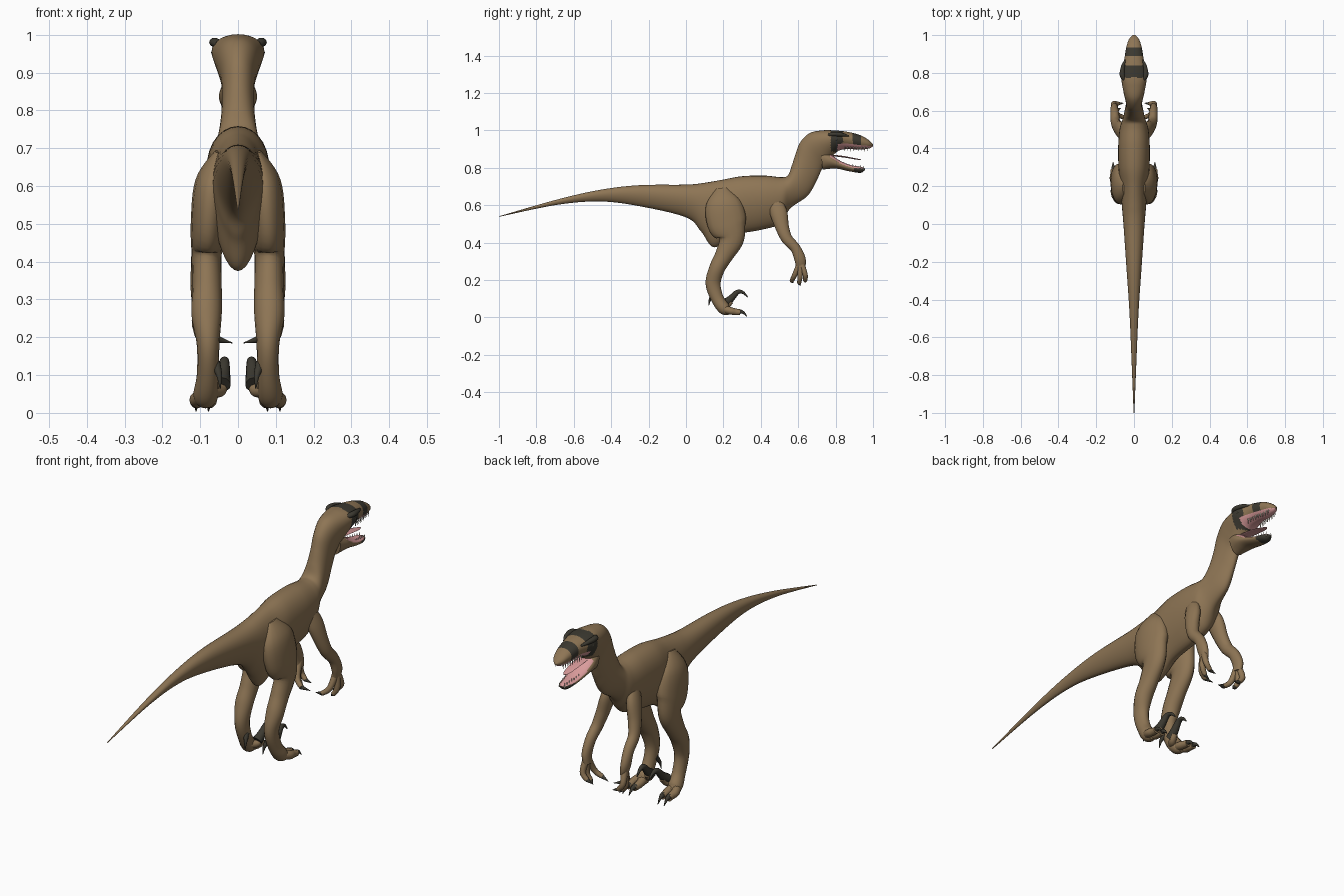
import bpy
import bmesh
import math
from mathutils import Vector

cube = bpy.data.objects.get("Cube")
if cube:
    bpy.data.objects.remove(cube, do_unlink=True)


def material(name, rgb):
    mat = bpy.data.materials.new(name)
    mat.use_nodes = True
    mat.diffuse_color = (*rgb, 1)
    shader = mat.node_tree.nodes["Principled BSDF"]
    shader.inputs["Base Color"].default_value = (*rgb, 1)
    shader.inputs["Roughness"].default_value = .7
    return mat


HIDE = material("tan hide", (.27, .178, .09))
DARK = material("dark stripe and claw", (.045, .041, .03))
PINK = material("mouth pink", (.7, .33, .33))
IVORY = material("tooth ivory", (.68, .62, .5))


def spline(rows, steps):
    """Smoothly interpolate rows of numbers."""
    padded = [rows[0], *rows, rows[-1]]
    result = []
    for a, b, c, d in zip(padded, padded[1:], padded[2:], padded[3:]):
        for k in range(steps):
            t = k / steps
            result.append([
                q + t / 2 * (r - p + t * (2 * p - 5 * q + 4 * r - s + t * (3 * (q - r) + s - p)))
                for p, q, r, s in zip(a, b, c, d)])
    return result + [list(rows[-1])]


def skin(name, sections, mats, sides=20, egg=0, paint=None):
    """Skin a surface over sections of centre, side axis and up axis."""
    bm = bmesh.new()
    rings = []
    for centre, side, up in sections:
        ring = []
        for k in range(sides):
            angle = math.tau * k / sides
            c = math.cos(angle)
            ring.append(bm.verts.new(centre + side * math.sin(angle) * (1 + egg * c) + up * c))
        rings.append(ring)
    for lower, upper in zip(rings, rings[1:]):
        for k in range(sides):
            n = (k + 1) % sides
            bm.faces.new((lower[k], lower[n], upper[n], upper[k]))
    bm.faces.new(rings[0])
    bm.faces.new(rings[-1])
    bmesh.ops.recalc_face_normals(bm, faces=bm.faces)
    bm.normal_update()
    if paint:
        for face in bm.faces:
            face.material_index = paint(face.calc_center_median(), face.normal)
    mesh = bpy.data.meshes.new(name)
    bm.to_mesh(mesh)
    bm.free()
    for mat in mats:
        mesh.materials.append(mat)
    obj = bpy.data.objects.new(name, mesh)
    bpy.context.collection.objects.link(obj)
    bpy.ops.object.select_all(action="DESELECT")
    obj.select_set(True)
    bpy.context.view_layer.objects.active = obj
    bpy.ops.object.shade_smooth_by_angle(angle=math.radians(50))
    return obj


def profile_loft(name, rows, mats, steps=8, sides=32, egg=.2, paint=None):
    """Rows hold top y, top z, bottom y, bottom z and half width."""
    sections = []
    for ty, tz, by, bz, w in spline(rows, steps):
        top, low = Vector((0, ty, tz)), Vector((0, by, bz))
        sections.append(((top + low) / 2, Vector((w, 0, 0)), (top - low) / 2))
    return skin(name, sections, mats, sides, egg, paint)


def limb(name, rows, mat=HIDE, flip=1, steps=6, sides=16):
    """Rows hold x, y, z, width radius and depth radius."""
    pts = spline(rows, steps)
    places = [Vector((flip * p[0], p[1], p[2])) for p in pts]
    sections = []
    for i, p in enumerate(pts):
        along = (places[min(i + 1, len(pts) - 1)] - places[max(i - 1, 0)]).normalized()
        side = Vector((1, 0, 0))
        side = (side - along * side.dot(along)).normalized()
        sections.append((places[i], side * p[3], along.cross(side) * p[4]))
    return skin(name, sections, [mat], sides)


def digit(name, points, radius, flip, mat=HIDE, tip=.7):
    """A slim round toe, finger or claw that narrows toward its tip."""
    last = len(points) - 1
    rows = []
    for i, p in enumerate(points):
        r = radius * (1 + (tip - 1) * i / last)
        rows.append((*p, r, r))
    limb(name, rows, mat, flip, 5, 12)


# Tail, torso, neck and upper skull as one skin
def paint_body(c, n):
    if c.y > .81 and n.z < -.5 and c.z < .925:
        return 2
    striped = .775 < c.y < .838 or .89 < c.y < .935
    return 1 if striped and c.z > .885 else 0


profile_loft("body", [
    (-1, .541, -1, .538, .002),
    (-.69, .63, -.69, .602, .014),
    (-.46, .682, -.46, .62, .024),
    (-.25, .707, -.25, .595, .038),
    (0, .71, 0, .535, .055),
    (.1, .72, .08, .46, .063),
    (.2, .737, .15, .375, .07),
    (.3, .755, .26, .44, .08),
    (.42, .758, .4, .468, .082),
    (.51, .75, .5, .5, .074),
    (.545, .76, .56, .585, .06),
    (.565, .81, .65, .65, .048),
    (.585, .87, .7, .735, .042),
    (.61, .935, .73, .80, .044),
    (.66, .985, .755, .83, .054),
    (.73, 1, .785, .865, .064),
    (.79, 1, .82, .893, .068),
    (.86, .993, .87, .9, .052),
    (.93, .975, .93, .897, .041),
    (.975, .95, .978, .903, .027),
    (1, .925, 1, .915, .006),
], [HIDE, DARK, PINK], steps=10, paint=paint_body)


# Open lower jaw with pink lining and dark chin
def paint_jaw(c, n):
    if n.z > .6 and c.y > .77:
        return 2
    return 1 if c.y > .9 else 0


profile_loft("lower_jaw", [
    (.72, .9, .73, .79, .042),
    (.77, .875, .77, .795, .05),
    (.82, .84, .81, .795, .046),
    (.88, .815, .87, .782, .037),
    (.935, .805, .93, .773, .026),
    (.957, .797, .955, .785, .008),
], [HIDE, DARK, PINK], egg=.1, paint=paint_jaw)

# Thin tongue between the jaws
limb("tongue", [
    (0, .77, .868, .025, .004),
    (0, .85, .858, .024, .004),
    (0, .91, .847, .016, .003),
    (0, .935, .843, .004, .002),
], PINK)

for flip, word in ((1, "left"), (-1, "right")):
    # Brow and eye
    limb(word + "_brow", [
        (.05, .765, .975, .012, .01),
        (.062, .79, .98, .014, .012),
        (.058, .835, .977, .01, .01),
        (.045, .87, .97, .004, .004),
    ], DARK, flip)
    limb(word + "_eye", [
        (.057, .798, .953, .003, .003),
        (.06, .806, .953, .011, .011),
        (.057, .815, .953, .003, .003),
    ], DARK, flip)

    # Tooth rows
    for k in range(9):
        y = .85 + k * .015
        x = .036 - k * .002
        digit(f"{word}_upper_tooth_{k}", [(x, y, .912), (x, y, .902), (x, y - .002, .888)],
              .004, flip, IVORY, .1)
        z = .818 - k * .002
        x -= .006
        digit(f"{word}_lower_tooth_{k}", [(x, y - .02, z - .014), (x, y - .02, z),
                                          (x, y - .021, z + .01)], .0035, flip, IVORY, .1)

    # Hind leg from hip to foot
    limb(word + "_leg", [
        (.05, .19, .69, .012, .03),
        (.068, .2, .61, .045, .095),
        (.079, .22, .5, .046, .104),
        (.083, .243, .42, .04, .068),
        (.082, .205, .335, .039, .049),
        (.083, .165, .26, .04, .042),
        (.079, .145, .18, .03, .04),
        (.08, .168, .1, .029, .034),
        (.085, .205, .047, .033, .033),
        (.088, .235, .03, .02, .018),
    ], HIDE, flip)

    # Two walking toes with claws
    for toe, x in (("outer", .108), ("middle", .075)):
        digit(f"{word}_{toe}_toe", [(.085, .19, .05), (x, .235, .036), (x, .265, .03),
                                    (x + .002, .29, .027)], .022, flip)
        digit(f"{word}_{toe}_claw", [(x, .28, .032), (x + .002, .305, .027),
                                     (x + .003, .327, .004)], .014, flip, DARK, .1)

    # Raised sickle claw and small rear claw
    digit(word + "_sickle_toe", [(.07, .19, .06), (.047, .215, .06), (.04, .24, .085)], .02, flip)
    digit(word + "_sickle_claw", [(.043, .21, .075), (.039, .24, .1), (.036, .275, .135),
                                  (.034, .305, .133), (.032, .33, .108)], .024, flip, DARK, .1)
    digit(word + "_rear_claw", [(.06, .15, .13), (.05, .13, .1), (.047, .122, .065)],
          .014, flip, DARK, .1)

    # Foreleg from shoulder to hand
    limb(word + "_arm", [
        (.05, .47, .63, .018, .035),
        (.068, .495, .56, .028, .046),
        (.086, .515, .48, .028, .036),
        (.098, .54, .42, .025, .03),
        (.102, .585, .37, .023, .027),
        (.104, .61, .31, .02, .03),
        (.098, .613, .265, .015, .024),
    ], HIDE, flip)

    # Three curled fingers with claws
    fingers = {
        "inner": ((.088, .58, .225), (.055, .565, .195), (.015, .575, .185)),
        "middle": ((.105, .61, .22), (.088, .605, .185), (.07, .612, .168)),
        "outer": ((.108, .637, .23), (.085, .637, .197), (.055, .64, .187)),
    }
    for finger, (knuckle, end, tip) in fingers.items():
        digit(f"{word}_{finger}_finger", [(.1, .613, .3), knuckle, end], .016, flip)
        digit(f"{word}_{finger}_finger_claw", [end, (Vector(end) + Vector(tip)) / 2, tip],
              .01, flip, DARK, .1)
